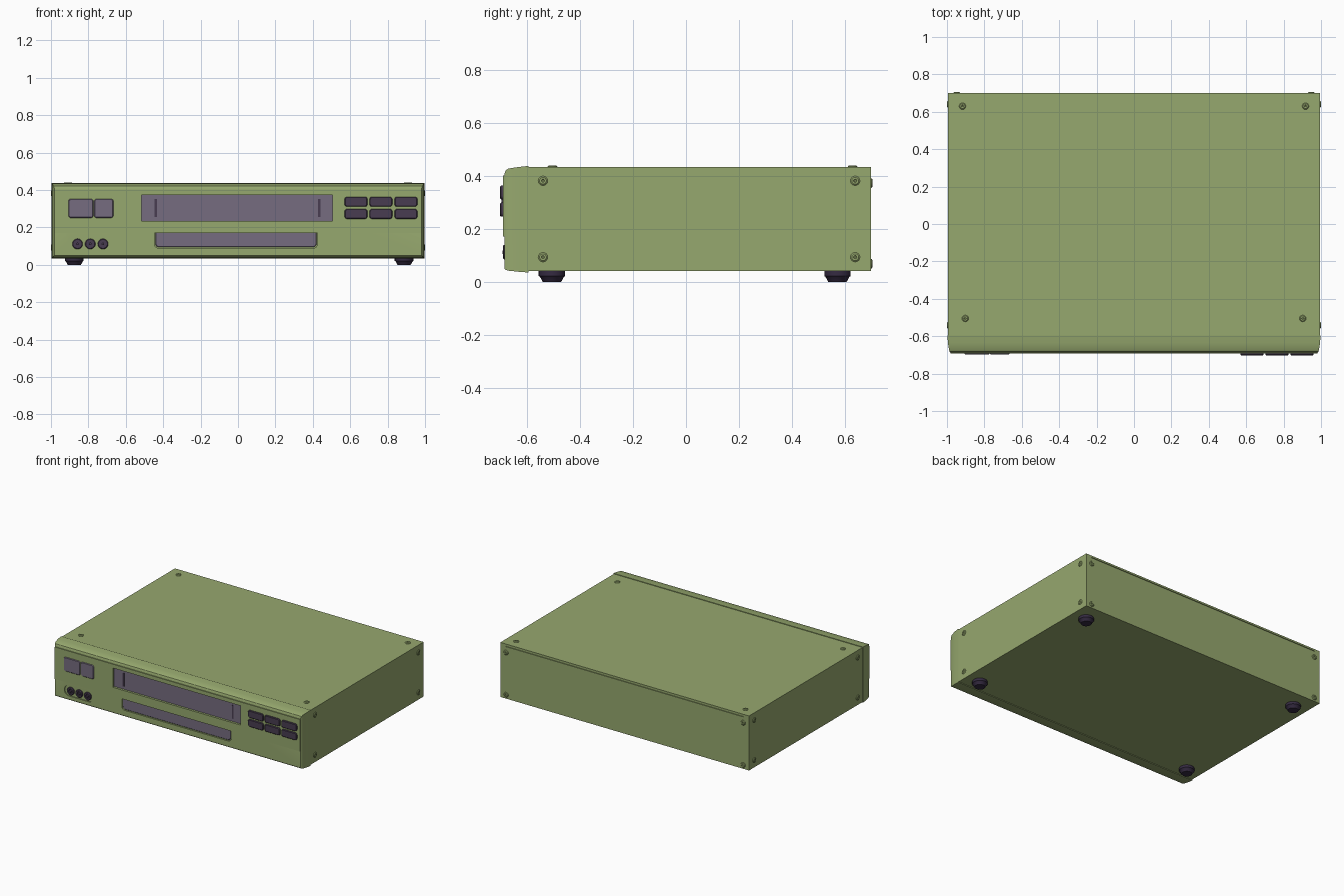
import bpy, bmesh, math
from mathutils import Vector

if "Cube" in bpy.data.objects:
    bpy.data.objects.remove(bpy.data.objects["Cube"])


def material(name, rgb):
    m = bpy.data.materials.new(name)
    m.diffuse_color = (*rgb, 1.0)
    m.use_nodes = True
    m.node_tree.nodes["Principled BSDF"].inputs["Base Color"].default_value = m.diffuse_color
    return m


GREEN = material("olive green", (0.305, 0.392, 0.156))
GREY = material("purple grey", (0.180, 0.150, 0.215))
DARK = material("dark purple", (0.066, 0.046, 0.082))
FOOT = material("foot rubber", (0.036, 0.024, 0.054))


def finish(name, bm, mat):
    bmesh.ops.recalc_face_normals(bm, faces=bm.faces[:])
    me = bpy.data.meshes.new(name)
    bm.to_mesh(me)
    bm.free()
    me.materials.append(mat)
    ob = bpy.data.objects.new(name, me)
    bpy.context.collection.objects.link(ob)
    return ob


def loft(name, rings, mat, close=False):
    """Skin a list of equally long point rings and cap both ends."""
    bm = bmesh.new()
    loops = [[bm.verts.new(p) for p in ring] for ring in rings]
    n = len(loops[0])
    for a, b in zip(loops, loops[1:]):
        for i in range(n):
            j = (i + 1) % n
            bm.faces.new((a[i], a[j], b[j], b[i]))
    bm.faces.new(loops[0])
    bm.faces.new(loops[-1])
    return finish(name, bm, mat)


def rounded(x0, x1, z0, z1, r, y, seg=5):
    """Rounded rectangle outline in the front plane."""
    if r <= 0:
        return [(x0, y, z0), (x1, y, z0), (x1, y, z1), (x0, y, z1)]
    pts = []
    for cx, cz, a0 in ((x1 - r, z1 - r, 0), (x0 + r, z1 - r, 90),
                       (x0 + r, z0 + r, 180), (x1 - r, z0 + r, 270)):
        for i in range(seg + 1):
            a = math.radians(a0 + 90 * i / seg)
            pts.append((cx + r * math.cos(a), y, cz + r * math.sin(a)))
    return pts


def plate(name, x0, x1, z0, z1, front, back, mat, r=0.0, bevel=0.0):
    rings = [rounded(x0, x1, z0, z1, r, back)]
    if bevel:
        rings.append(rounded(x0, x1, z0, z1, r, front + bevel))
        b = bevel
        rings.append(rounded(x0 + b, x1 - b, z0 + b, z1 - b, max(r - b, 0.002), front))
    else:
        rings.append(rounded(x0, x1, z0, z1, r, front))
    return loft(name, rings, mat)


def lathe(name, profile, loc, axis, mat, seg=20):
    """Turn (radius, height) points about an axis at loc."""
    q = Vector((0, 0, 1)).rotation_difference(Vector(axis))
    rings = []
    for r, h in profile:
        rings.append([Vector(loc) + q @ Vector((r * math.cos(t), r * math.sin(t), h))
                      for t in (2 * math.pi * i / seg for i in range(seg))])
    return loft(name, rings, mat)


def cut(target, x0, x1, z0, z1, y0, y1, r=0.0):
    cutter = plate("cutter", x0, x1, z0, z1, y0, y1, target.data.materials[0], r)
    mod = target.modifiers.new("cut", 'BOOLEAN')
    mod.operation = 'DIFFERENCE'
    mod.solver = 'EXACT'
    mod.object = cutter
    bpy.context.view_layer.objects.active = target
    bpy.ops.object.modifier_apply(modifier=mod.name)
    bpy.data.objects.remove(cutter)


# Metal case with a thin seam under the top edge at the back
case = plate("case", -0.994, 0.994, 0.04, 0.434, -0.60, 0.70, GREEN)
cut(case, -0.95, 0.95, 0.415, 0.421, 0.695, 0.75)

# Front panel, tapering forward with a softened edge
front = loft("front_panel", [rounded(-w, w, z0, z1, 0, y) for y, w, z0, z1 in (
    (-0.596, 0.997, 0.035, 0.438), (-0.635, 0.995, 0.038, 0.434),
    (-0.672, 0.989, 0.042, 0.428), (-0.682, 0.986, 0.045, 0.421),
    (-0.687, 0.982, 0.050, 0.409))], GREEN)

# Upper fascia standing slightly proud of the lower strip
fascia = plate("upper_fascia", -0.981, 0.981, 0.171, 0.402, -0.693, -0.685, GREEN)

# Recessed display with two dark guide bars
for part in (front, fascia):
    cut(part, -0.516, 0.505, 0.235, 0.374, -0.75, -0.675)
plate("display", -0.518, 0.507, 0.233, 0.376, -0.677, -0.67, GREY)
for x in (-0.44, 0.434):
    plate("display_bar", x - 0.006, x + 0.006, 0.257, 0.353, -0.682, -0.676, DARK)

# Lower flap, rounded at its bottom corners and tucked under the fascia
cut(front, -0.447, 0.425, 0.09, 0.20, -0.75, -0.678, 0.022)
plate("lower_flap", -0.442, 0.420, 0.095, 0.20, -0.684, -0.675, GREY, 0.02, 0.003)

# Two power keys on the left
plate("power_key_left", -0.907, -0.773, 0.251, 0.353, -0.698, -0.687, GREY, 0.014, 0.004)
plate("power_key_right", -0.769, -0.666, 0.251, 0.353, -0.698, -0.687, GREY, 0.014, 0.004)

# Six control buttons on the right
for x in (0.570, 0.703, 0.837):
    for z in (0.246, 0.311):
        plate("control_button", x, x + 0.122, z, z + 0.053, -0.703, -0.687, DARK, 0.014, 0.004)

# Oval socket recess with three sockets
cut(front, -0.907, -0.676, 0.075, 0.150, -0.75, -0.680, 0.036)
for x in (-0.858, -0.79, -0.722):
    lathe("socket", [(0.028, -0.003), (0.028, 0.008), (0.024, 0.012), (0.014, 0.012),
                     (0.014, 0.004), (0.007, 0.004), (0.007, 0.014)],
          (x, -0.680, 0.112), (0, -1, 0), DARK)

# Feet
for x in (-0.875, 0.888):
    for y in (-0.507, 0.573):
        lathe("foot", [(0.050, 0.045), (0.050, 0.022), (0.045, 0.018), (0.035, 0.0)],
              (x, y, 0), (0, 0, 1), FOOT, 24)

# Case screws on top, sides and back
SCREW = [(0.018, -0.002), (0.018, 0.002), (0.013, 0.006), (0.006, 0.006), (0.004, 0.003)]


def screw(loc, axis):
    lathe("screw", SCREW, loc, axis, GREEN, 16)


for s in (-1, 1):
    screw((s * 0.917, 0.63, 0.434), (0, 0, 1))
    screw((s * 0.902, -0.505, 0.434), (0, 0, 1))
    for z in (0.093, 0.382):
        for y in (-0.541, 0.64):
            screw((s * 0.994, y, z), (s, 0, 0))
    for z in (0.068, 0.373):
        screw((s * 0.948, 0.70, z), (0, 1, 0))

# Smooth the rounded parts, keep edges sharp
for ob in bpy.data.objects:
    ob.select_set(True)
bpy.context.view_layer.objects.active = case
bpy.ops.object.shade_smooth_by_angle(angle=math.radians(30))
